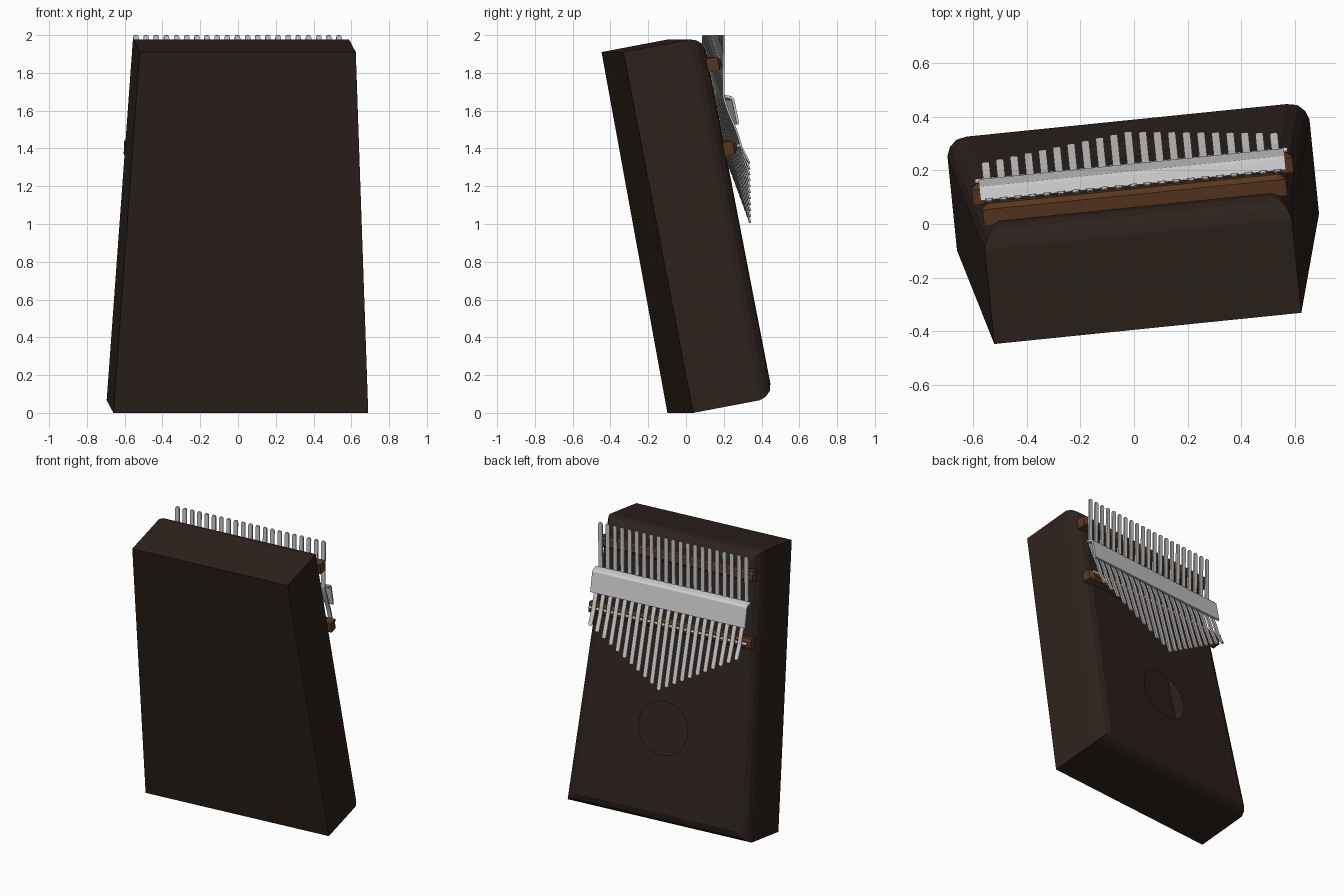
import bpy, bmesh, math
from mathutils import Matrix, Vector

if "Cube" in bpy.data.objects:
    bpy.data.objects.remove(bpy.data.objects["Cube"])

# Local frame: x across, y out of the sound face, z along the length; then leaned and turned
PLACE = (Matrix.Translation((0.015, -0.03, 0)) @ Matrix.Rotation(math.radians(5.8), 4, 'Z')
         @ Matrix.Rotation(math.radians(10.7), 4, 'X'))


def material(name, rgb):
    m = bpy.data.materials.new(name)
    m.diffuse_color = (*rgb, 1)
    m.use_nodes = True
    m.node_tree.nodes["Principled BSDF"].inputs["Base Color"].default_value = m.diffuse_color
    return m


DARK = material("dark_wood", (0.026, 0.016, 0.012))
BROWN = material("bridge_wood", (0.10, 0.038, 0.014))


def finish(bm, name, mat=None, normals=True):
    if normals:
        bmesh.ops.recalc_face_normals(bm, faces=bm.faces[:])
    me = bpy.data.meshes.new(name)
    bm.to_mesh(me)
    bm.free()
    ob = bpy.data.objects.new(name, me)
    bpy.context.collection.objects.link(ob)
    ob.matrix_world = PLACE
    if mat:
        me.materials.append(mat)
    return ob


def loft(bm, rings, caps=True):
    loops = [[bm.verts.new(p) for p in r] for r in rings]
    n = len(loops[0])
    for a, b in zip(loops, loops[1:]):
        for i in range(n):
            j = (i + 1) % n
            bm.faces.new((a[i], a[j], b[j], b[i]))
    if caps:
        bm.faces.new(loops[0][::-1])
        bm.faces.new(loops[-1])
    return loops


# Hollow tapered body: sharp back, rounded front rim, round sound hole
def trapezoid(y, inset):
    lo, hi, length = 0.678, 0.575, 1.944
    slope = (lo - hi) / length
    b, t = lo - slope * inset - inset, hi + slope * inset - inset
    return [(-b, y, inset), (b, y, inset), (t, y, length - inset), (-t, y, length - inset)]


bm = bmesh.new()
loops = loft(bm, [trapezoid(y, i) for y, i in
                  ((0, 0), (0.36, 0), (0.395, 0.012), (0.425, 0.037), (0.44, 0.075))], caps=False)
bm.faces.new(loops[0][::-1])
rim = loops[-1]
edges = [bm.edges.get((rim[i], rim[(i + 1) % 4])) for i in range(4)]
N = 40
hole = [bm.verts.new((0.18 * math.cos(2 * math.pi * k / N), 0.44,
                      0.64 + 0.18 * math.sin(2 * math.pi * k / N))) for k in range(N)]
edges += [bm.edges.new((hole[k], hole[(k + 1) % N])) for k in range(N)]
bmesh.ops.triangle_fill(bm, use_beauty=True, edges=edges, normal=Vector((0, 1, 0)))
finish(bm, "body", DARK)


# Wooden bridges with chamfered tops
def bridge(name, half, z, top):
    bm = bmesh.new()
    prof = [(0.425, -0.036), (top - 0.018, -0.036), (top, -0.018),
            (top, 0.018), (top - 0.018, 0.036), (0.425, 0.036)]
    def ring(x, drop):
        return [(x, min(y, top - drop), z + dz) for y, dz in prof]
    loft(bm, [ring(-half, 0.02), ring(-half + 0.025, 0), ring(half - 0.025, 0), ring(half, 0.02)])
    finish(bm, name, BROWN)


bridge("upper_bridge", 0.568, 1.79, 0.506)
bridge("lower_bridge", 0.60, 1.34, 0.50)

# Metal rod lying on the lower bridge
bm = bmesh.new()
circle = [(math.cos(k * math.pi / 6) * 0.009, math.sin(k * math.pi / 6) * 0.009) for k in range(12)]
loft(bm, [[(x, 0.508 + a, 1.345 + b) for a, b in circle] for x in (-0.585, 0.585)])
finish(bm, "support_rod")

# Bent pressure bar clamping the tines
bm = bmesh.new()
prof = [(0.485, 1.622), (0.522, 1.608), (0.533, 1.592), (0.535, 1.455),
        (0.522, 1.455), (0.520, 1.586), (0.514, 1.595), (0.485, 1.607)]
loft(bm, [[(x, y, z) for y, z in prof] for x in (-0.572, 0.572)])
finish(bm, "pressure_bar")


# Tines: flat springs dipping under the bar, longest in the middle
def tine_height(z, tip):
    if z > 1.62:
        return 0.482 + (z - 1.62) * 0.20
    if z > 1.345:
        t = (1.62 - z) / 0.275
        return 0.482 + 0.041 * t * t * (3 - 2 * t)
    return 0.523 + 0.029 * (1.345 - z) / (1.345 - tip)


def tine(name, x, tip, top=1.932, w=0.0145, th=0.010):
    caps = [(0, 0.45), (0.15, 0.75), (0.5, 0.94), (1, 1)]
    st = [(tip + d * w, f) for d, f in caps]
    a, b = tip + w, top - w
    st += [(a + (b - a) * k / 24, 1) for k in range(1, 24)]
    st += [(top - d * w, f) for d, f in reversed(caps)]
    rings = []
    for z, f in st:
        y, h = tine_height(z, tip), w * f
        rings.append([(x - h, y - th / 2, z), (x + h, y - th / 2, z),
                      (x + h, y + th / 2, z), (x - h, y + th / 2, z)])
    bm = bmesh.new()
    loft(bm, rings)
    finish(bm, name)


for i in range(21):
    k = i - 10
    tine(f"tine_{i + 1:02d}", k * 0.054, 0.92 + 0.032 * abs(k))
